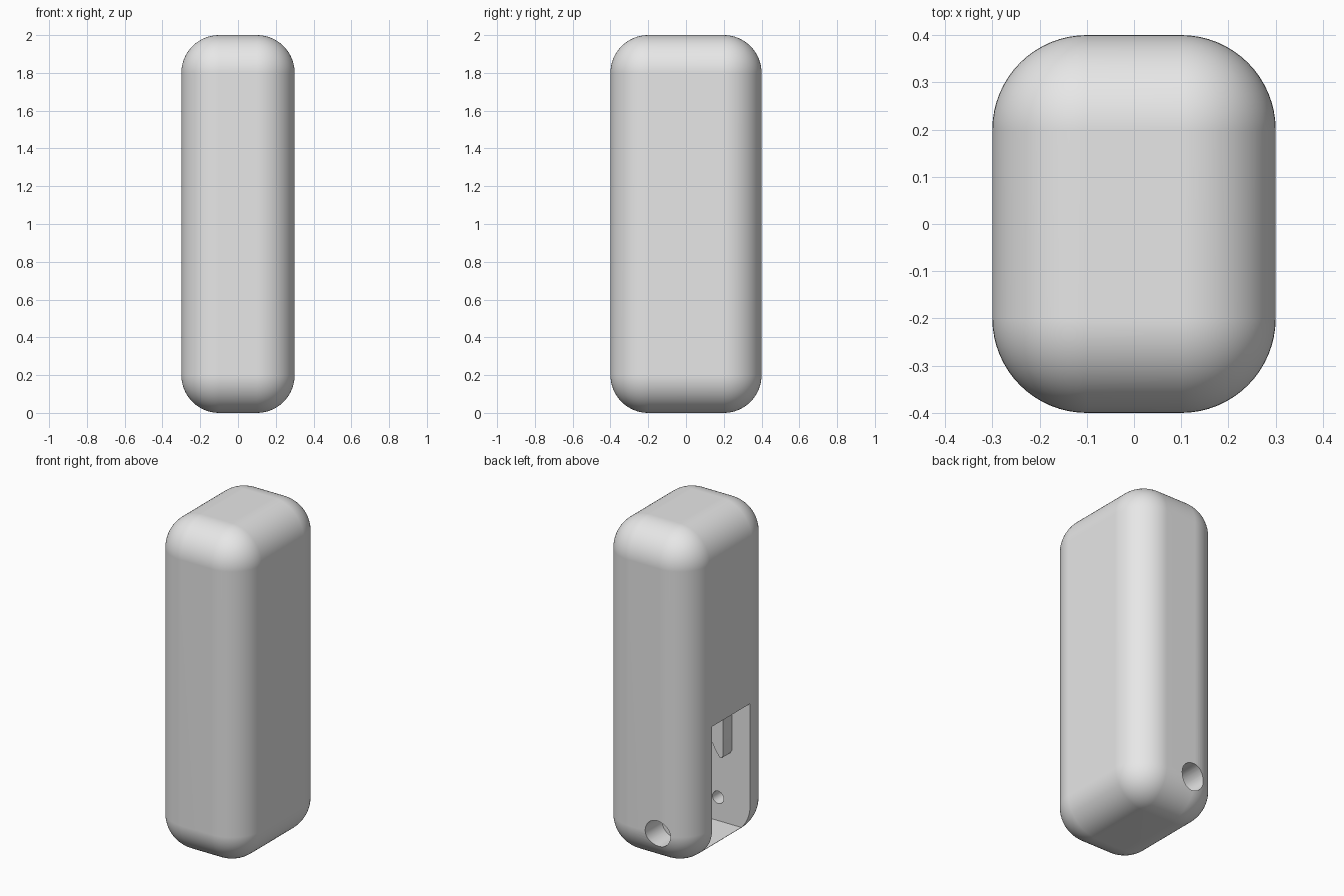
import bpy, bmesh, math
from mathutils import Matrix, Vector

default = bpy.data.objects.get("Cube")
if default:
    bpy.data.objects.remove(default, do_unlink=True)

grey = bpy.data.materials.new("plain_grey")
grey.use_nodes = True
grey.diffuse_color = (0.8, 0.8, 0.8, 1)
grey.node_tree.nodes["Principled BSDF"].inputs["Base Color"].default_value = (0.8, 0.8, 0.8, 1)


def add_object(name, bm):
    bmesh.ops.recalc_face_normals(bm, faces=bm.faces)
    mesh = bpy.data.meshes.new(name)
    bm.to_mesh(mesh)
    bm.free()
    mesh.materials.append(grey)
    obj = bpy.data.objects.new(name, mesh)
    bpy.context.collection.objects.link(obj)
    return obj


def box(name, low, high):
    bm = bmesh.new()
    low, high = Vector(low), Vector(high)
    bmesh.ops.create_cube(bm, size=1, matrix=Matrix.Translation((low + high) / 2)
                          @ Matrix.Diagonal((high - low).to_4d()))
    return add_object(name, bm)


def bore(name, radius, y0, y1):
    bm = bmesh.new()
    place = Matrix.Translation((PIN_X, (y0 + y1) / 2, PIN_Z)) @ Matrix.Rotation(math.pi / 2, 4, "X")
    bmesh.ops.create_cone(bm, cap_ends=True, segments=48, radius1=radius, radius2=radius,
                          depth=abs(y1 - y0), matrix=place)
    return add_object(name, bm)


def apply(obj, kind, **settings):
    mod = obj.modifiers.new(kind.title(), kind)
    for key, value in settings.items():
        setattr(mod, key, value)
    bpy.ops.object.select_all(action="DESELECT")
    bpy.context.view_layer.objects.active = obj
    obj.select_set(True)
    bpy.ops.object.modifier_apply(modifier=mod.name)


PIN_X, PIN_Z = -0.088, 0.2
HALF_Y, FLOOR, CEILING = 0.18, 0.06, 0.82

# Rounded body
body = box("body", (-0.3, -0.4, 0), (0.3, 0.4, 2))
apply(body, "BEVEL", width=0.2, segments=16, limit_method="NONE")

# Side compartment, counterbored pin hole entering from the back
cutters = [
    box("compartment_cutter", (-0.5, -HALF_Y, FLOOR), (0.18, HALF_Y, CEILING)),
    bore("counterbore_cutter", 0.08, 0.24, 0.5),
    bore("pin_hole_cutter", 0.037, -0.3, 0.3),
]
for cutter in cutters:
    cutter.hide_render = True
    apply(body, "BOOLEAN", operation="DIFFERENCE", solver="EXACT", object=cutter)
    bpy.data.objects.remove(cutter, do_unlink=True)

# Lugs hanging from the compartment ceiling against each end wall
profile = [(-0.18, CEILING), (-0.18, 0.51), (-0.17, 0.49), (-0.157, 0.49),
           (-0.13, 0.525), (-0.1, 0.58), (-0.08, 0.65), (-0.07, CEILING)]
lugs = []
for side, name in ((-1, "front_lug"), (1, "back_lug")):
    bm = bmesh.new()
    face = bm.faces.new([bm.verts.new((x, side * HALF_Y, z)) for x, z in profile])
    ext = bmesh.ops.extrude_face_region(bm, geom=[face])
    verts = [v for v in ext["geom"] if isinstance(v, bmesh.types.BMVert)]
    bmesh.ops.translate(bm, verts=verts, vec=(0, -side * 0.083, 0))
    lugs.append(add_object(name, bm))

# Smooth rounded surfaces, crisp cut edges
bpy.ops.object.select_all(action="DESELECT")
for obj in [body] + lugs:
    obj.select_set(True)
bpy.context.view_layer.objects.active = body
bpy.ops.object.shade_smooth_by_angle(angle=math.radians(30))
weighted = body.modifiers.new("Weighted normals", "WEIGHTED_NORMAL")
weighted.keep_sharp = True
